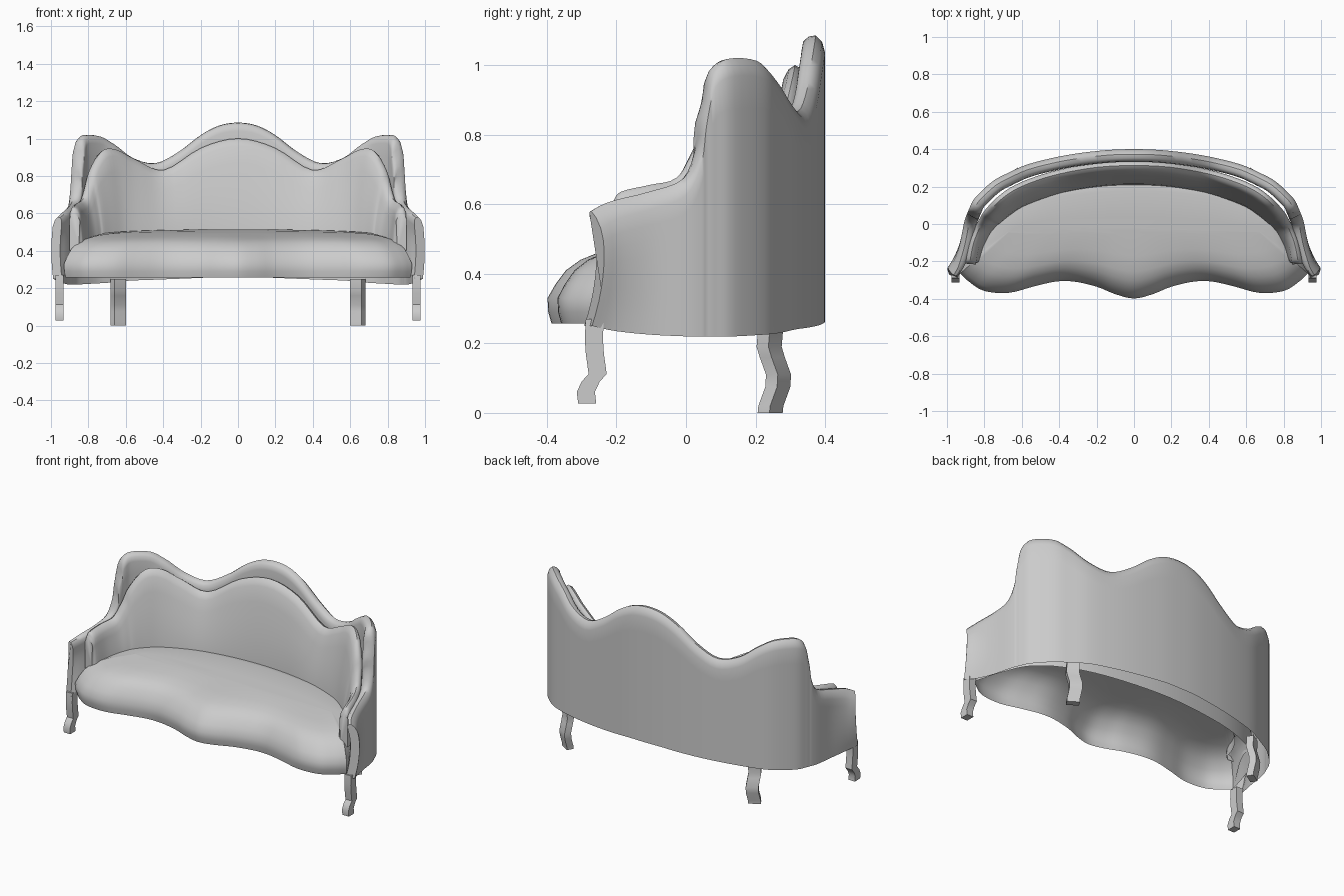
import bpy, bmesh, math
from mathutils import Vector

if "Cube" in bpy.data.objects:
    bpy.data.objects.remove(bpy.data.objects["Cube"])


def spline(pts, n=4):
    """Catmull-Rom through points of any dimension."""
    P = [Vector(p) for p in pts]
    P = [2 * P[0] - P[1]] + P + [2 * P[-1] - P[-2]]
    out = []
    for i in range(1, len(P) - 2):
        a, b, c, d = P[i - 1:i + 3]
        for j in range(n):
            t = j / n
            out.append(0.5 * (2 * b + (c - a) * t + (2 * a - 5 * b + 4 * c - d) * t * t
                              + (3 * b - a - 3 * c + d) * t ** 3))
    return out + [P[-2]]


def mirrored(half):
    """Half list starts at x = 0; returns the full left-to-right list."""
    return [(-p[0], *p[1:]) for p in half[:0:-1]] + list(half)


def inward(path, i):
    a, b = path[max(i - 1, 0)], path[min(i + 1, len(path) - 1)]
    t = Vector((b[0] - a[0], b[1] - a[1])).normalized()
    return Vector((t.y, -t.x))


def loft(name, rows, ring=False, caps=(), angle=45):
    """Skin between rows of points; caps lists the rows to fill."""
    bm = bmesh.new()
    V = [[bm.verts.new(p) for p in r] for r in rows]
    m = len(rows[0])
    for r, s in zip(V, V[1:]):
        for j in range(m if ring else m - 1):
            k = (j + 1) % m
            bm.faces.new((r[j], r[k], s[k], s[j]))
    for c in caps:
        bm.faces.new(V[c])
    bmesh.ops.recalc_face_normals(bm, faces=bm.faces)
    me = bpy.data.meshes.new(name)
    bm.to_mesh(me)
    bm.free()
    ob = bpy.data.objects.new(name, me)
    bpy.context.collection.objects.link(ob)
    bpy.ops.object.select_all(action='DESELECT')
    ob.select_set(True)
    bpy.context.view_layer.objects.active = ob
    bpy.ops.object.shade_smooth_by_angle(angle=math.radians(angle))
    return ob


# Curved back and arm shell: x, y, top z, bottom z
shell = spline(mirrored([
    (0, .40, 1.085, .26), (.1, .398, 1.07, .26), (.2, .39, 1.02, .255), (.32, .375, .93, .25),
    (.45, .35, .868, .245), (.58, .315, .90, .24), (.68, .27, .97, .23), (.76, .225, 1.012, .225),
    (.85, .14, 1.018, .22), (.88, .085, .985, .22), (.89, .06, .88, .22), (.897, .045, .77, .22),
    (.91, 0, .675, .22), (.93, -.1, .635, .225), (.955, -.18, .61, .235), (.98, -.235, .58, .25)]))
rows = []
for i, (x, y, zt, zb) in enumerate(shell):
    n = inward(shell, i)
    w = min(1, max(0, (-.05 - y) / .18)) ** 2
    th = .068 - .016 * w
    zi = .38 + (zb - .38) * w
    sec = [(0, zb + (zt - .05 - zb) * k / 8) for k in range(9)]
    sec += [(th * .13, zt - .018), (th * .4, zt), (th * .7, zt - .003), (th * .93, zt - .018)]
    sec += [(th, zt - .045 + (zi - zt + .045) * k / 8) for k in range(9)]
    row = []
    for o, z in sec:
        d = z - .46
        dy = -min(.04, (.8 if d < 0 else 2) * d * d) * w
        dx = math.copysign(max(0, .018 * (1 - ((z - .4) / .2) ** 2)) * w, x)
        row.append((x + n.x * o + dx, y + n.y * o + dy, z))
    rows.append(row)
loft("back_shell", rows, caps=(0, -1))

# Upholstered inner back: x, y, top z, thickness
pad = spline(mirrored([
    (0, .335, 1.0, .13), (.2, .325, .95, .13), (.4, .29, .832, .13), (.55, .245, .885, .13),
    (.66, .195, .94, .125), (.74, .135, .935, .12), (.80, .07, .84, .11), (.825, .03, .75, .1),
    (.85, -.02, .675, .09), (.88, -.1, .655, .08), (.897, -.185, .635, .07), (.9, -.212, .6, .05)]))
rows = []
for i, (x, y, zt, th) in enumerate(pad):
    n = inward(pad, i)
    h = zt - .40
    sec = [(0, .40), (0, zt - .03), (.008, zt - .008), (.022, zt), (.04, zt - .012), (.055, zt - .04)]
    sec += [(.055 + (th - .055) * math.sin(k * math.pi / 12), zt - .04 - (h - .04) * k / 6)
            for k in range(1, 7)]
    rows.append([(x + n.x * o, y + n.y * o, z) for o, z in sec])
loft("back_cushion", rows, caps=(0, -1))

# Serpentine seat: domed rings over one closed outline, open underneath
front = spline(mirrored([(0, -.398), (.1, -.375), (.2, -.335), (.32, -.308), (.42, -.308), (.54, -.335),
                         (.67, -.368), (.8, -.358), (.88, -.31), (.93, -.265)]))
rear = spline(mirrored([(0, .29), (.4, .25), (.65, .17), (.8, .06), (.87, -.08), (.91, -.2),
                        (.93, -.265)]))
outline = front + rear[-2:0:-1]
rows = []
for k, z in [(.03, .257), (.005, .29), (0, .33), (.06, .37), (.14, .41), (.25, .44), (.38, .46),
             (.6, .475), (.9, .48)]:
    row = []
    for x, y in outline:
        t = min(1, max(0, (y + .25) / .5))
        e = k ** (1 + t)
        yy = y + (-.02 - y) * e
        lift = .12 * max(0, yy + .15) * min(1, max(0, (z - .33) / .1))
        row.append((x * (1 - .3 * e), yy, z + lift))
    rows.append(row)
loft("seat", rows, ring=True, caps=(-1,))


# Cabriole legs: path of (y offset, z), width, depth, turn
def leg(name, x, y, path, w, d, turn):
    c, s = math.cos(turn), math.sin(turn)
    rows = [[(x + a * w / 2 * c - b * d / 2 * s, y + o + a * w / 2 * s + b * d / 2 * c, z)
             for a, b in ((-1, -1), (1, -1), (1, 1), (-1, 1))] for o, z in path]
    loft(name, rows, ring=True, caps=(0, -1), angle=40)


fpath = [(-.022, .027), (-.026, .06), (-.012, .09), (.008, .112), (0, .17), (-.003, .215), (0, .27)]
rpath = [(0, 0), (.002, .02), (.022, .075), (.024, .11), (.006, .16), (-.003, .19), (.002, .25)]
for side, sx in (("left", -1), ("right", 1)):
    leg("front_leg_" + side, sx * .954, -.262, fpath, .044, .052, 0)
    leg("rear_leg_" + side, sx * .64, .242, rpath, .072, .04, -sx * math.radians(32))
